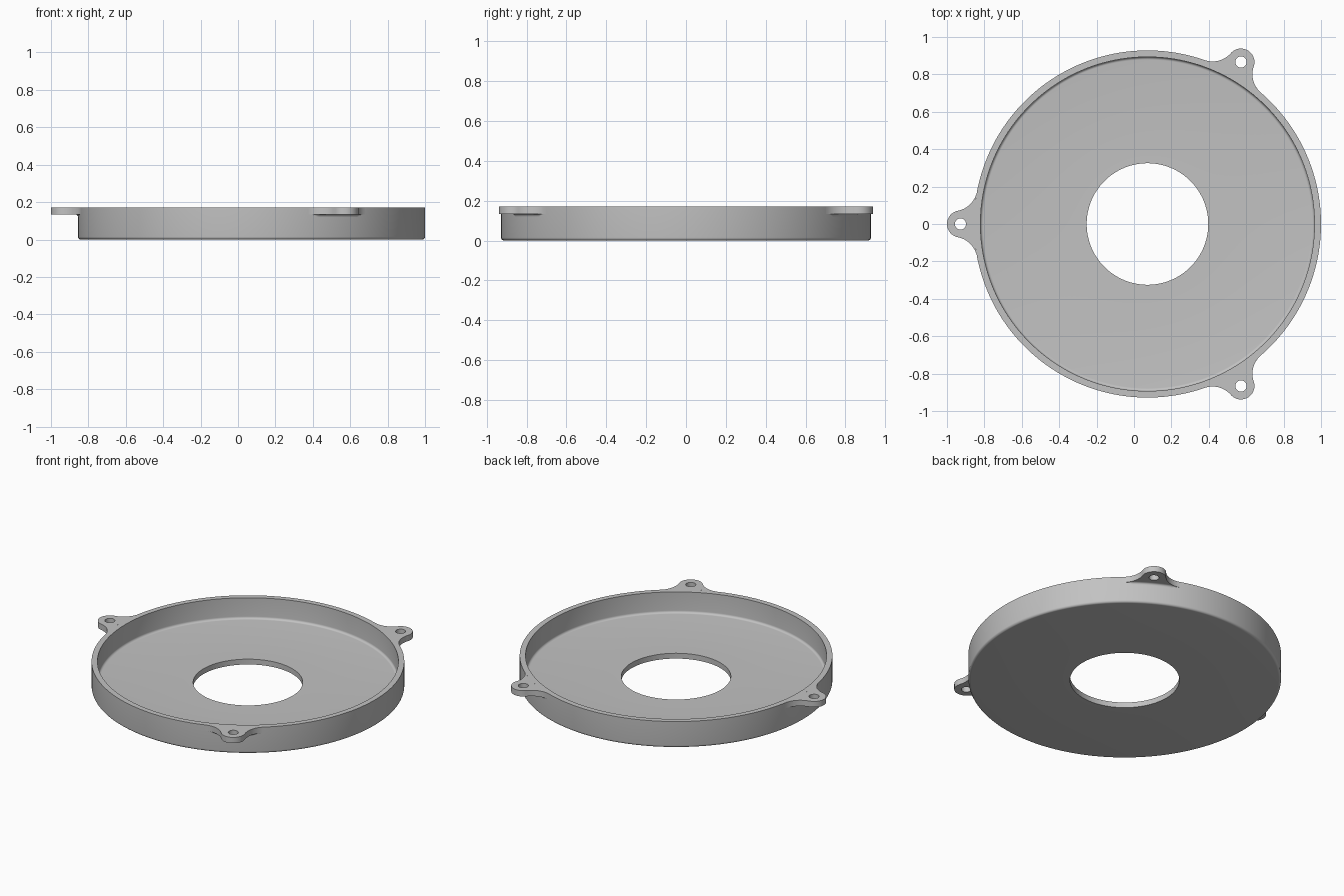
import bpy, bmesh, math
from mathutils import Vector

if "Cube" in bpy.data.objects:
    bpy.data.objects.remove(bpy.data.objects["Cube"])

CX = 0.072                 # axis of the round tray
R, R_IN, R_HOLE = 0.928, 0.893, 0.325
H, FLOOR = 0.172, 0.035
TAB_Z, TAB_R, TAB_D, TAB_HOLE, BLEND = 0.134, 0.072, 1.0, 0.03, 0.13
SEG = 192

grey = bpy.data.materials.new("light grey")
grey.diffuse_color = (0.54, 0.54, 0.54, 1)
grey.use_nodes = True
grey.node_tree.nodes["Principled BSDF"].inputs["Base Color"].default_value = grey.diffuse_color


def arc(cx, cy, r, a0, a1, n):
    return [(cx + r * math.cos(a0 + (a1 - a0) * i / n),
             cy + r * math.sin(a0 + (a1 - a0) * i / n)) for i in range(n + 1)]


def finish(name, bm, angle=0):
    bmesh.ops.recalc_face_normals(bm, faces=bm.faces)
    me = bpy.data.meshes.new(name)
    bm.to_mesh(me)
    bm.free()
    me.materials.append(grey)
    ob = bpy.data.objects.new(name, me)
    bpy.context.collection.objects.link(ob)
    ob.location.x = CX
    ob.rotation_euler.z = angle
    bpy.ops.object.select_all(action='DESELECT')
    ob.select_set(True)
    bpy.context.view_layer.objects.active = ob
    bpy.ops.object.shade_smooth_by_angle(angle=math.radians(35))
    return ob


# Tray: lathed section with rounded bottom edge and inner corner
f = 0.015
section = ([(R_HOLE, 0)] + arc(R - f, f, f, -math.pi / 2, 0, 6)
           + [(R, H), (R_IN, H)]
           + arc(R_IN - f, FLOOR + f, f, 0, -math.pi / 2, 6) + [(R_HOLE, FLOOR)])
bm = bmesh.new()
rings = [[bm.verts.new((r * math.cos(2 * math.pi * i / SEG),
                        r * math.sin(2 * math.pi * i / SEG), z)) for r, z in section]
         for i in range(SEG)]
n = len(section)
for i in range(SEG):
    a, b = rings[i], rings[(i + 1) % SEG]
    for j in range(n):
        k = (j + 1) % n
        bm.faces.new((a[j], b[j], b[k], a[k]))
finish("tray", bm)

# Centre of the concave blend between tray wall and tab end
pc, pt = R + BLEND, TAB_R + BLEND
px = (TAB_D ** 2 + pc ** 2 - pt ** 2) / (2 * TAB_D)
py = math.sqrt(pc ** 2 - px ** 2)
spread = math.atan2(py, px)
tab_end = math.atan2(py, px - TAB_D)

# Tab outline: wall arc, blend, round end, blend
wall_arc = arc(0, 0, R, spread, -spread, 24)
low_blend = arc(px, -py, BLEND, math.pi - spread, math.pi - tab_end, 16)
round_end = arc(TAB_D, 0, TAB_R, -tab_end, tab_end, 32)
high_blend = arc(px, py, BLEND, math.pi + tab_end, math.pi + spread, 16)
outer = low_blend + round_end[1:] + high_blend[1:]
hole = arc(TAB_D, 0, TAB_HOLE, 0, 2 * math.pi, 32)[:-1]


def loop_edges(bm, pts, z):
    vs = [bm.verts.new((x, y, z)) for x, y in pts]
    return vs, [bm.edges.new((vs[i], vs[(i + 1) % len(vs)])) for i in range(len(vs))]


def build_tab(name, angle):
    bm = bmesh.new()
    outline = outer + wall_arc[1:-1]
    levels = []
    for z in (TAB_Z, H):
        vo, eo = loop_edges(bm, outline, z)
        vh, eh = loop_edges(bm, hole, z)
        bmesh.ops.triangle_fill(bm, edges=eo + eh, use_beauty=True,
                                normal=Vector((0, 0, 1)))
        levels.append((vo, vh))
    for lo, hi, count in ((levels[0][0], levels[1][0], len(outer) - 1),
                          (levels[0][1], levels[1][1], len(hole))):
        for i in range(count):
            k = (i + 1) % len(lo)
            bm.faces.new((lo[i], lo[k], hi[k], hi[i]))
    finish(name, bm, angle)


def build_cove(name, angle):
    # Small concave fillet under the tab, fading out with the overhang
    bm = bmesh.new()
    rows, steps = [], 36
    for i in range(steps + 1):
        t = (2 * i / steps - 1) * spread * 0.97
        w = 0.014
        d = pc * math.sin(spread - abs(t))
        if d < BLEND:
            gap = pc * math.cos(spread - abs(t)) - math.sqrt(BLEND ** 2 - d ** 2) - R
            w = max(0.0003, min(w, gap))
        cove = arc(R + w, TAB_Z - w, w, math.pi, math.pi / 2, 5)
        rows.append([bm.verts.new((r * math.cos(t), r * math.sin(t), z))
                     for r, z in cove])
    for a, b in zip(rows, rows[1:]):
        for j in range(5):
            bm.faces.new((a[j], b[j], b[j + 1], a[j + 1]))
    bmesh.ops.recalc_face_normals(bm, faces=bm.faces)
    # Open strip: make it face outward and down
    bm.normal_update()
    if sum(fc.normal.z for fc in bm.faces) > 0:
        bmesh.ops.reverse_faces(bm, faces=bm.faces)
    ob = finish(name, bm, angle)
    me = ob.data
    if sum(p.normal.z for p in me.polygons) > 0:
        me.flip_normals()


# Three mounting tabs around the rim
for label, deg in (("left", 180), ("back", 60), ("front", -60)):
    build_tab(label + "_mounting_tab", math.radians(deg))
    build_cove(label + "_tab_fillet", math.radians(deg))
